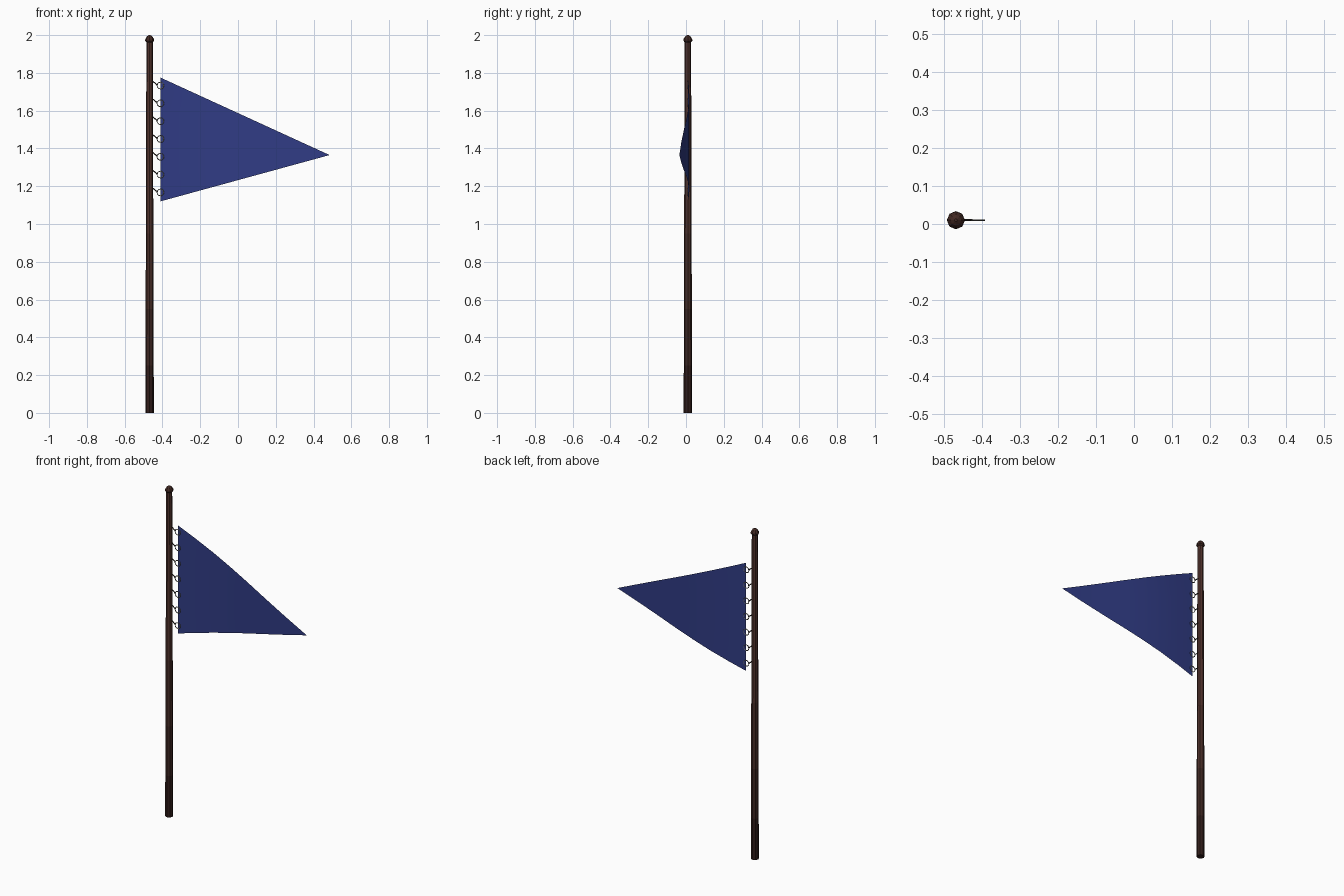
import bpy, bmesh, math
from mathutils import Vector

if "Cube" in bpy.data.objects:
    bpy.data.objects.remove(bpy.data.objects["Cube"])

PX, PY = -0.468, 0.01   # pole axis


def mat(name, rgb):
    m = bpy.data.materials.new(name)
    m.diffuse_color = (*rgb, 1)
    m.use_nodes = True
    m.node_tree.nodes["Principled BSDF"].inputs["Base Color"].default_value = m.diffuse_color
    return m


wood = [mat("wood darkest", (0.030, 0.012, 0.010)),
        mat("wood dark", (0.046, 0.019, 0.015)),
        mat("wood mid", (0.064, 0.026, 0.020)),
        mat("wood light", (0.080, 0.032, 0.025))]
cap = mat("finial brown", (0.055, 0.022, 0.017))
blue = mat("pennant blue", (0.030, 0.045, 0.235))
iron = mat("dark iron", (0.03, 0.024, 0.02))
steel = mat("ring grey", (0.15, 0.145, 0.13))


def finish(name, bm, mats):
    me = bpy.data.meshes.new(name)
    bm.to_mesh(me)
    bm.free()
    for m in mats:
        me.materials.append(m)
    ob = bpy.data.objects.new(name, me)
    bpy.context.collection.objects.link(ob)
    return ob


def lathe(name, profile, mats, sides=8, band=None):
    """Stack of polygon rings (radius, z) around the pole axis."""
    bm = bmesh.new()
    rings = [[bm.verts.new((PX + r * math.cos(2 * math.pi * i / sides),
                            PY + r * math.sin(2 * math.pi * i / sides), z))
              for i in range(sides)] for r, z in profile]
    for k, (a, b) in enumerate(zip(rings, rings[1:])):
        for i in range(sides):
            j = (i + 1) % sides
            f = bm.faces.new((a[i], a[j], b[j], b[i]))
            f.material_index = band(k) if band else 0
    bm.faces.new(rings[0][::-1])
    top = bm.faces.new(rings[-1])
    top.material_index = len(mats) - 1
    return finish(name, bm, mats)


# Tapered octagonal pole, darker towards the ground
heights = [0, 0.25, 0.55, 0.95, 1.97]
lathe("pole", [(0.0225 - 0.0028 * z, z) for z in heights], wood,
      band=lambda k: k)

# Pointed finial
lathe("finial", [(0.017, 1.962), (0.0238, 1.970), (0.0225, 1.980),
                 (0.014, 1.993), (0.004, 2.0)], [cap])

# Pennant: thin triangular cloth with a gentle wave in y
wave = [(-0.41, 0.010), (-0.30, 0.016), (-0.18, 0.018), (-0.06, 0.013),
        (0.06, 0.003), (0.19, -0.011), (0.34, -0.025)]
tip = (0.485, -0.035, 1.365)
bm = bmesh.new()
cols = []
for x, y in wave:
    t = (x + 0.41) / 0.895
    lo, hi = 1.12 + (tip[2] - 1.12) * t, 1.775 + (tip[2] - 1.775) * t
    cols.append([bm.verts.new((x, y, lo + (hi - lo) * i / 4)) for i in range(5)])
end = bm.verts.new(tip)
for a, b in zip(cols, cols[1:]):
    for i in range(4):
        bm.faces.new((a[i], b[i], b[i + 1], a[i + 1]))
for i in range(4):
    bm.faces.new((cols[-1][i], end, cols[-1][i + 1]))
for f in bm.faces:
    f.smooth = True
finish("pennant", bm, [blue])

# Seven rings through the hoist, each tied to the pole by a slanted hook
for n in range(7):
    z = 1.733 - n * 0.0943
    bpy.ops.mesh.primitive_torus_add(
        location=(-0.411, PY, z), rotation=(math.pi / 2, 0, 0),
        major_radius=0.0175, minor_radius=0.0025,
        major_segments=12, minor_segments=5)
    ring = bpy.context.object
    ring.name = f"ring_{n + 1}"
    ring.data.materials.append(steel)

    a, b = Vector((-0.458, PY, z + 0.028)), Vector((-0.426, PY, z + 0.002))
    bpy.ops.mesh.primitive_cylinder_add(vertices=6, radius=0.003,
                                        depth=(b - a).length,
                                        location=(a + b) / 2)
    hook = bpy.context.object
    hook.name = f"hook_{n + 1}"
    hook.rotation_euler = (b - a).to_track_quat('Z', 'Y').to_euler()
    hook.data.materials.append(iron)
